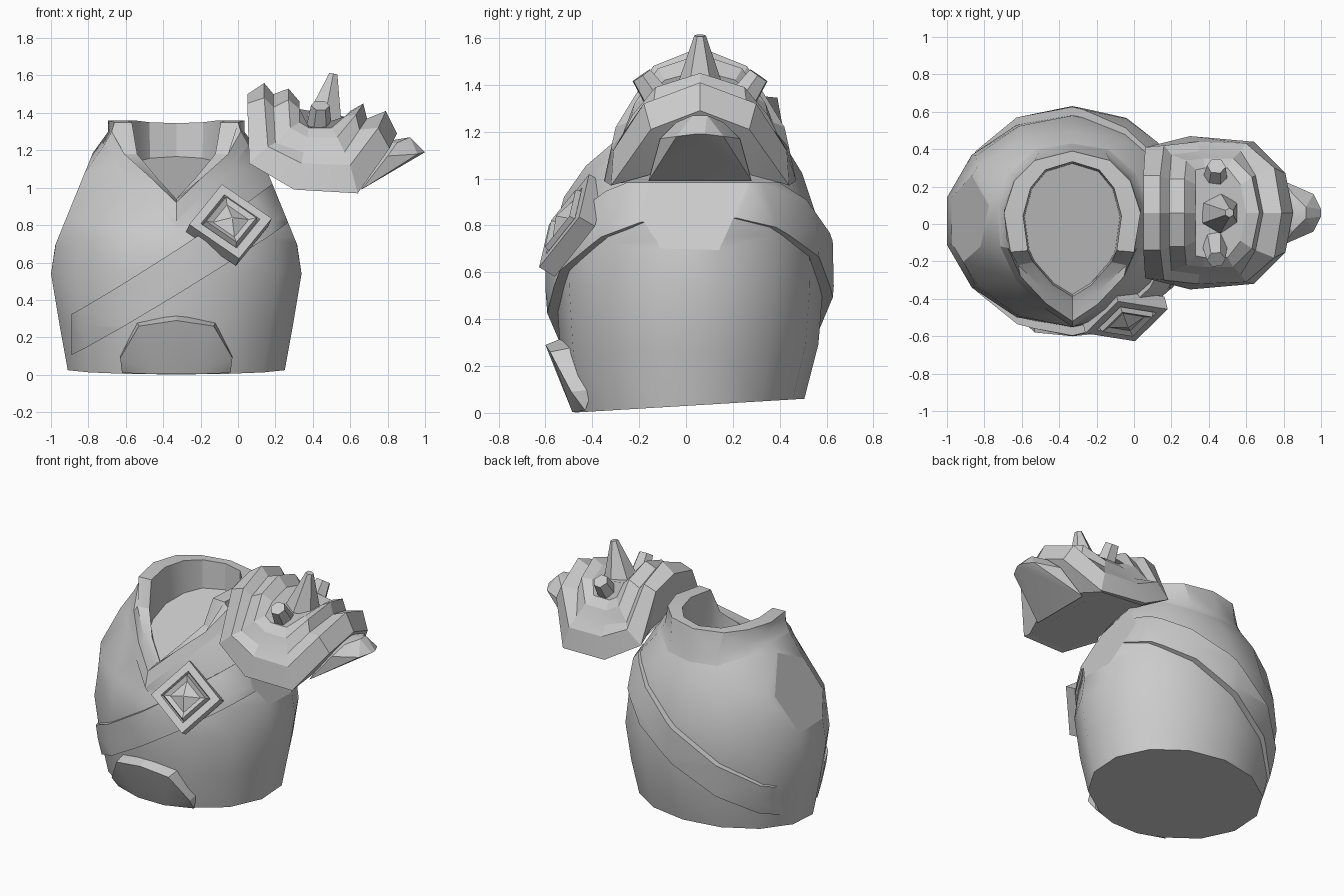
import bpy, bmesh, math
from mathutils import Vector

cube = bpy.data.objects.get("Cube")
if cube:
    bpy.data.objects.remove(cube, do_unlink=True)

stone = bpy.data.materials.new("stone_grey")
stone.use_nodes = True
grey = (0.6, 0.6, 0.6, 1)
stone.diffuse_color = grey
stone.node_tree.nodes["Principled BSDF"].inputs["Base Color"].default_value = grey

BODY_X, PAD_Y = -0.33, 0.06


def finish(name, bm, angle=30):
    bmesh.ops.recalc_face_normals(bm, faces=bm.faces)
    mesh = bpy.data.meshes.new(name)
    bm.to_mesh(mesh)
    bm.free()
    mesh.materials.append(stone)
    ob = bpy.data.objects.new(name, mesh)
    bpy.context.collection.objects.link(ob)
    bpy.ops.object.select_all(action='DESELECT')
    ob.select_set(True)
    bpy.context.view_layer.objects.active = ob
    bpy.ops.object.shade_smooth_by_angle(angle=math.radians(angle))


def mirrored(half, axis, centre):
    """Close a half loop by reflecting it; first and last points lie on the mirror plane."""
    loop = []
    for side, pts in ((1, half), (-1, half[-2:0:-1])):
        for p in pts:
            v = Vector(p)
            v[axis] = centre + side * v[axis]
            loop.append(v)
    return loop


def loft(loops, cap_start=False, cap_end=False):
    bm = bmesh.new()
    rows = [[bm.verts.new(p) for p in loop] for loop in loops]
    n = len(rows[0])
    for a, b in zip(rows, rows[1:]):
        for i in range(n):
            j = (i + 1) % n
            bm.faces.new((a[i], a[j], b[j], b[i]))
    if cap_start:
        bm.faces.new(rows[0])
    if cap_end:
        bm.faces.new(rows[-1])
    return bm


def hull(name, points):
    bm = bmesh.new()
    for p in points:
        bm.verts.new(p)
    res = bmesh.ops.convex_hull(bm, input=bm.verts)
    bmesh.ops.delete(bm, geom=[g for g in res["geom_interior"] if isinstance(g, bmesh.types.BMVert)],
                     context='VERTS')
    finish(name, bm, 20)


def spike(name, base, tip, r_base, r_tip, sides=6):
    base, tip = Vector(base), Vector(tip)
    turn = (tip - base).to_track_quat('Z', 'Y')
    rings = []
    for centre, r in ((base, r_base), (tip, r_tip)):
        angles = [math.tau * i / sides for i in range(sides)]
        rings.append([centre + turn @ Vector((r * math.cos(a), r * math.sin(a), 0)) for a in angles])
    finish(name, loft(rings, True, True), 20)


def cut(bm, point, normal):
    geom = bm.verts[:] + bm.edges[:] + bm.faces[:]
    bmesh.ops.bisect_plane(bm, geom=geom, plane_co=point, plane_no=normal, clear_outer=True)


# Torso: tilted oval rings rising to the neckline
neckline = [(0, .43, 1.13), (.19, .4, 1.14), (.34, .27, 1.2), (.4, .1, 1.25),
            (.385, -.12, 1.23), (.3, -.3, 1.11), (.15, -.45, .97), (0, -.55, .82)]


def oval(z, rx, ry, tilt, cy=.015):
    half = []
    for i in range(8):
        a = math.pi * i / 7
        y = cy + ry * math.cos(a)
        half.append((rx * math.sin(a), y, z + tilt * y))
    return mirrored(half, 0, BODY_X)


neck_loop = mirrored(neckline, 0, BODY_X)
torso = loft([oval(.03, .595, .49, .06), oval(.27, .64, .55, .04), oval(.54, .687, .57, 0),
              oval(.74, .655, .565, .05), oval(.9, .65, .505, .25, -.01), neck_loop], cap_start=True)

# Flat arm sockets on both sides, capped inside the cut
for s in (-1, 1):
    cut(torso, (BODY_X + s * .62, 0, .76), (s * .926, 0, .378))
sash = torso.copy()
rim = [e for e in torso.edges if e.is_boundary and
       not all(any((v.co - p).length < 1e-4 for p in neck_loop) for v in e.verts)]
for e in rim:
    e.smooth = False
bmesh.ops.holes_fill(torso, edges=rim, sides=0)
finish("torso", torso, 38)

# Sash: a slanted band of the torso, swollen to front and back, with turned-in edges
cut(sash, (-.22, -.5, .74), (-.54, -.05, .84))
cut(sash, (-.05, -.5, .6), (.52, .05, -.85))
cut(sash, (BODY_X - .56, 0, 0), (-1, 0, 0))


def swell(verts, factor):
    for v in verts:
        v.co.y = .015 + (v.co.y - .015) * factor


swell(sash.verts, 1.08)
border = [e for e in sash.edges if e.is_boundary]
edge_strip = bmesh.ops.extrude_edge_only(sash, edges=border)["geom"]
swell([g for g in edge_strip if isinstance(g, bmesh.types.BMVert)], .9)
finish("sash", sash, 38)

# Collar: raised at the back, dropping to a V at the front, with a hollow neck
top = [(0, .39, 1.345), (.2, .34, 1.35), (.31, .23, 1.36), (.365, .06, 1.36),
       (.33, -.15, 1.35), (.29, -.22, 1.18), (.14, -.36, 1.05), (0, -.43, .94)]
ledge = []
for a, c in zip(neckline, top):
    x, y, z = Vector(a).lerp(Vector(c), .25)
    ledge.append((x * .93, y, z + .03 - .08 * y))
inner = [(x * .72, y * .88 - .01, z) for x, y, z in top]
floor = [(x * .97, y * .97, min(1.1 + .2 * y, z - .02)) for x, y, z in inner]
collar_loops = [neckline, ledge, top, inner, floor]
finish("collar", loft([mirrored(h, 0, BODY_X) for h in collar_loops], cap_end=True))

# Hem flap at the lower front
flap = []
for s in (-1, 1):
    for x, y, z in ((0, -.5, .33), (0, -.6, .29), (.2, -.58, .26), (.21, -.48, .28),
                    (.3, -.49, .09), (.3, -.4, .1), (.29, -.43, .01), (.1, -.485, .003)):
        flap.append((BODY_X + s * x, y, z))
hull("hem_flap", flap)

# Diamond buckle with a framed pyramid
normal = Vector((.21, -.84, .5)).normalized()
across = Vector((.41, .12, .03)).normalized()
up = normal.cross(across)
centre = Vector((-.04, -.52, .82))
rings = []
for r, h in ((.23, -.08), (.23, 0), (.165, 0), (.155, -.02), (.14, .02), (.1, .005), (.004, .04)):
    rings.append([centre + normal * h + d * r for d in (across, up, -across, -up)])
finish("buckle", loft(rings, True, True), 15)

# Shoulder guard: stepped, arched rings from underside to crown
guard = [
    [(.1, 0, 1.2), (.09, .2, 1.18), (.1, .3, 1.12), (.3, .37, .99), (.62, .35, .98), (.67, .2, 1.02), (.69, 0, 1.06)],
    [(.05, 0, 1.5), (.05, .2, 1.45), (.06, .35, 1.13), (.3, .41, .99), (.64, .38, .97), (.81, .21, 1.21), (.85, 0, 1.29)],
    [(.14, 0, 1.56), (.14, .2, 1.48), (.16, .36, 1.22), (.34, .38, 1.13), (.6, .37, 1.12), (.75, .24, 1.32), (.79, 0, 1.41)],
    [(.19, 0, 1.5), (.19, .18, 1.43), (.2, .31, 1.24), (.35, .33, 1.19), (.57, .33, 1.19), (.65, .2, 1.31), (.69, 0, 1.37)],
    [(.27, 0, 1.53), (.27, .18, 1.47), (.28, .28, 1.32), (.37, .29, 1.27), (.53, .29, 1.27), (.63, .19, 1.39), (.67, 0, 1.45)],
    [(.33, 0, 1.46), (.33, .15, 1.42), (.33, .23, 1.35), (.38, .24, 1.32), (.5, .24, 1.32), (.57, .15, 1.38), (.6, 0, 1.41)],
]
finish("shoulder_guard", loft([mirrored(h, 1, PAD_Y) for h in guard], True, True), 12)

# Tongue jutting out below the guard, its underside sloping back to the lower rim
tongue = []
for s in (-1, 1):
    for x, y, z in ((.66, .22, .99), (.68, 0, 1.06), (.8, .17, 1.17), (.74, 0, 1.24), (.85, .1, 1.24),
                    (.92, .03, 1.27), (.96, .1, 1.18), (1, .02, 1.19)):
        tongue.append((x, PAD_Y + s * y, z))
hull("guard_tongue", tongue)

# Spike and two studs on the crown
spike("centre_spike", (.46, PAD_Y, 1.36), (.51, PAD_Y, 1.61), .11, .025)
for s, side in ((-1, "front"), (1, "back")):
    spike(side + "_stud", (.43, PAD_Y + s * .14, 1.28), (.44, PAD_Y + s * .25, 1.44), .075, .05)
